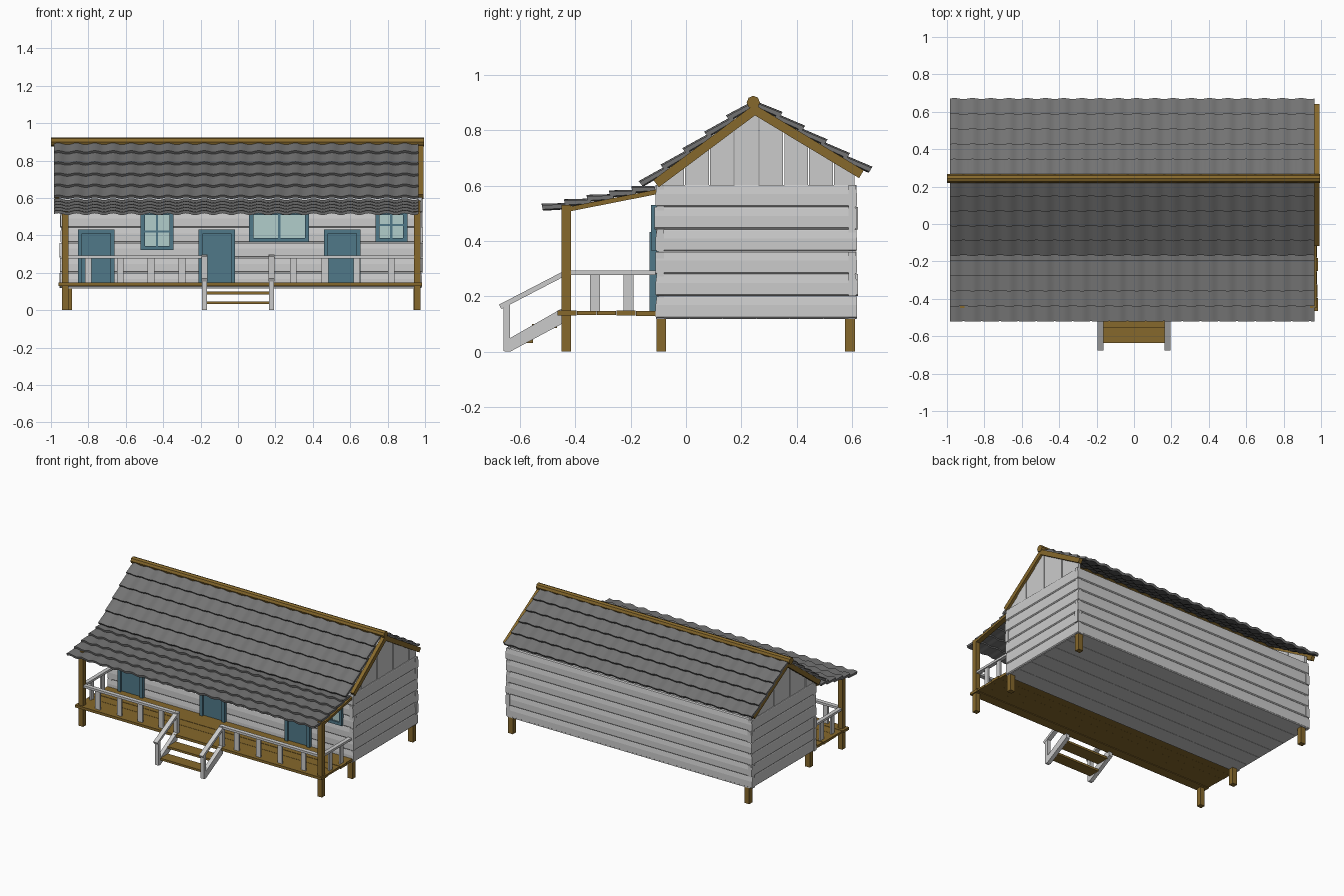
import bpy, bmesh, math, random
from mathutils import Vector

if "Cube" in bpy.data.objects:
    bpy.data.objects.remove(bpy.data.objects["Cube"])
random.seed(4)


def material(name, rgb):
    m = bpy.data.materials.new(name)
    m.diffuse_color = (*rgb, 1)
    m.use_nodes = True
    m.node_tree.nodes["Principled BSDF"].inputs["Base Color"].default_value = m.diffuse_color
    return m


WOOD = material("brown_wood", (0.24, 0.14, 0.025))
BLUE = material("blue_paint", (0.08, 0.19, 0.25))
GLASS = material("pale_glass", (0.44, 0.61, 0.60))
TILE = material("dark_grey_tile", (0.17, 0.17, 0.17))


# A solid is (axis, 2D profile, start, end); profile is yz for axis x, xz for axis y
def box(x0, x1, y0, y1, z0, z1):
    return ("x", [(y0, z0), (y1, z0), (y1, z1), (y0, z1)], x0, x1)


def beam(p, q, h, x0, x1):
    """Sloped bar in the yz plane whose top edge runs p to q."""
    d = (Vector(q) - Vector(p)).normalized()
    n = Vector((-d.y, d.x)) * h * (1 if d.x > 0 else -1)
    return ("x", [p, q, tuple(Vector(q) - n), tuple(Vector(p) - n)], x0, x1)


def part(name, solids, mat=None):
    bm = bmesh.new()
    for axis, prof, a, b in solids:
        rings = [[bm.verts.new((e, u, v) if axis == "x" else (u, e, v)) for u, v in prof]
                 for e in (a, b)]
        n = len(prof)
        bm.faces.new(rings[0])
        bm.faces.new(rings[1])
        for i in range(n):
            j = (i + 1) % n
            bm.faces.new((rings[0][i], rings[0][j], rings[1][j], rings[1][i]))
    return finish(name, bm, mat)


def finish(name, bm, mat=None):
    bmesh.ops.recalc_face_normals(bm, faces=bm.faces)
    me = bpy.data.meshes.new(name)
    bm.to_mesh(me)
    bm.free()
    ob = bpy.data.objects.new(name, me)
    bpy.context.collection.objects.link(ob)
    if mat:
        me.materials.append(mat)
    return ob


XL, XR, YF, YB = -0.95, 0.985, -0.11, 0.617  # house outline
Z0, Z1 = 0.12, 0.603                         # wall bottom and top
RY, RZ = 0.247, 0.885                        # ridge line


# Rounded horizontal wall boards
def jit():
    return random.uniform(-0.005, 0.005)


H, T = (Z1 - Z0) / 6, 0.03


def board_profile(outer, sign, z):
    shape = [(T, 0), (0.006, 0), (0, 0.07), (0, 0.6), (0.004, 0.95), (0.006, 1), (T, 1)]
    return [(outer + sign * d, z + k * (H - 0.001)) for d, k in shape]


for name, axis, outer, sign, a, b in [
        ("front_wall", "x", YF, 1, XL, XR), ("back_wall", "x", YB, -1, XL, XR),
        ("left_wall", "y", XL, 1, YF, YB), ("right_wall", "y", XR, -1, YF, YB)]:
    part(name, [(axis, board_profile(outer, sign, Z0 + i * H), a + jit(), b + jit())
                for i in range(6)])

# Floor boards under the house
FW = (YB - YF) / 6
part("house_floor", [box(XL + 0.01, XR - 0.01, YF + i * FW + 0.001, YF + (i + 1) * FW - 0.001,
                         Z0 - 0.003, Z0 + 0.015) for i in range(6)])


# Vertical gable boards, cut to the roof slope
def roof_z(y):
    return RZ - 0.015 - ((RY - y) * 0.75 if y < RY else (y - RY) * 0.6)


edges = [-0.095] + [-0.005 + 0.0895 * i for i in range(7)] + [0.61]
for name, x in [("left_gable", XL + 0.01), ("right_gable", XR - 0.03)]:
    solids = []
    for i, (a, b) in enumerate(zip(edges, edges[1:])):
        a, b = a + 0.002, b - 0.002
        top = [(b, roof_z(b))] + ([(RY, roof_z(RY))] if a < RY < b else []) + [(a, roof_z(a))]
        off = 0.003 * (i % 2)
        solids.append(("x", [(a, Z1 - 0.01), (b, Z1 - 0.01)] + top, x + off, x + 0.017 + off))
    part(name, solids)

# Sloping edge timbers, porch rafters and eight-sided ridge pole
for side, x0, x1 in [("left", -0.98, -0.955), ("right", 0.966, 0.992)]:
    part(side + "_gable_timbers", [beam((-0.118, 0.62), (RY, RZ + 0.008), 0.033, x0, x1),
                                   beam((RY, RZ + 0.008), (0.642, 0.655), 0.033, x0, x1)], WOOD)
for side, x in [("left", -0.94), ("right", 0.94)]:
    part(side + "_porch_rafter", [beam((-0.45, 0.518), (-0.105, 0.586), 0.017, x, x + 0.035)], WOOD)
pole = [(0.243 + 0.024 * math.cos(math.pi * k / 4),
         0.9 + 0.024 * math.sin(math.pi * k / 4)) for k in range(8)]
part("ridge_pole", [("x", pole, -1.0, 0.995)], WOOD)


# Wavy roof tiles laid in overlapping rows
def tile_roof(name, low, high, rows, x0=-0.985, x1=0.965, waves=20, seg=8):
    low, high = Vector(low), Vector(high)
    d = (high - low) / rows
    n = Vector((-d.y, d.x)).normalized()
    if n.y < 0:
        n = -n
    bm = bmesh.new()
    for r in range(rows):
        a, b = low + d * r, low + d * min(r + 1.15, rows)
        prev = None
        for i in range(waves * seg + 1):
            f = i / (waves * seg)
            w = 0.005 * math.sin(f * waves * 2 * math.pi)
            pts = [a + n * (0.014 + w), b + n * (0.001 + w),
                   b + n * (0.014 + w), a + n * (0.030 + w)]
            ring = [bm.verts.new((x0 + (x1 - x0) * f, p.x, p.y)) for p in pts]
            if prev:
                for k in range(4):
                    m = (k + 1) % 4
                    bm.faces.new((prev[k], prev[m], ring[m], ring[k]))
            if i in (0, waves * seg):
                bm.faces.new(ring)
            prev = ring
    ob = finish(name, bm, TILE)
    bpy.ops.object.select_all(action="DESELECT")
    ob.select_set(True)
    bpy.context.view_layer.objects.active = ob
    bpy.ops.object.shade_smooth_by_angle(angle=math.radians(35))


tile_roof("front_roof_tiles", (-0.150, 0.588), (0.244, RZ), 5)
tile_roof("back_roof_tiles", (0.655, 0.638), (0.250, RZ), 5)
tile_roof("porch_roof_tiles", (-0.515, 0.500), (-0.110, 0.580), 5)

# Stilts and porch posts
part("house_stilts", [box(x, x + 0.038, y, y + 0.035, 0, 0.125)
                      for x in (-0.925, 0.937) for y in (-0.107, 0.575)], WOOD)
part("porch_posts", [box(x, x + 0.035, -0.45, -0.415, 0, 0.53) for x in (-0.94, 0.94)], WOOD)

# Porch deck planks
DW = 0.355 / 5
part("porch_deck", [box(-0.955 + jit(), 0.982 + jit(), -0.465 + i * DW + 0.001,
                        -0.465 + (i + 1) * DW - 0.001, 0.131 + jit() * 0.4, 0.148 + jit() * 0.4)
                    for i in range(5)], WOOD)

# Porch railings
RAIL = (0.277, 0.293)
front = [box(-0.91, -0.165, -0.447, -0.417, *RAIL), box(0.165, 0.945, -0.447, -0.417, *RAIL)]
front += [box(x - 0.018, x + 0.018, -0.438, -0.426, 0.145, 0.28)
          for x in (-0.80, -0.63, -0.465, -0.30, 0.295, 0.465, 0.635, 0.82)]
front += [box(x, x + 0.028, -0.45, -0.42, 0.14, 0.295) for x in (-0.193, 0.165)]
part("front_railing", front)
for side, x in [("left", -0.922), ("right", 0.957)]:
    part(side + "_railing", [box(x - 0.014, x + 0.014, -0.42, -0.11, *RAIL)] +
         [box(x - 0.006, x + 0.006, y - 0.018, y + 0.018, 0.145, 0.28) for y in (-0.328, -0.207)])

# Front steps with side boards and handrails
for side, x in [("left", -0.193), ("right", 0.165)]:
    part(side + "_stair_side", [
        ("x", [(-0.655, 0.0), (-0.635, 0.0), (-0.445, 0.102), (-0.445, 0.158), (-0.655, 0.038)],
         x, x + 0.028),
        box(x, x + 0.028, -0.66, -0.635, 0.003, 0.175),
        beam((-0.675, 0.170), (-0.43, 0.297), 0.018, x - 0.002, x + 0.030)])
part("stair_treads", [box(-0.167, 0.167, -0.637, -0.553, 0.032, 0.047),
                      box(-0.167, 0.167, -0.557, -0.465, 0.085, 0.1)], WOOD)


# Frames for doors and windows
def frame(x0, x1, z0, z1, w, y0, y1):
    return [box(x0, x0 + w, y0, y1, z0, z1), box(x1 - w, x1, y0, y1, z0, z1),
            box(x0 + w, x1 - w, y0, y1, z1 - w, z1), box(x0 + w, x1 - w, y0, y1, z0, z0 + w)]


# Doors
for name, x0 in [("left_door", -0.855), ("middle_door", -0.21), ("right_door", 0.46)]:
    x1 = x0 + 0.195
    part(name, [box(x0 + 0.018, x1 - 0.018, -0.118, -0.10, 0.148, 0.415)] +
         [s for i, s in enumerate(frame(x0, x1, 0.145, 0.432, 0.022, -0.132, -0.10)) if i < 3], BLUE)

# Windows: name, left, right, bottom, vertical bars, crossbar height
for name, x0, x1, z0, bars, cross in [
        ("left_window", -0.52, -0.345, 0.322, [-0.4325], 0.42),
        ("middle_window", 0.06, 0.38, 0.365, [0.22], None),
        ("right_window", 0.735, 0.905, 0.365, [0.82], 0.455)]:
    z1 = 0.53
    solids = frame(x0, x1, z0, z1, 0.022, -0.126, -0.10)
    solids += [box(b - 0.006, b + 0.006, -0.122, -0.105, z0 + 0.02, z1 - 0.02) for b in bars]
    if cross:
        solids.append(box(x0 + 0.02, x1 - 0.02, -0.121, -0.105, cross - 0.005, cross + 0.005))
    part(name + "_frame", solids, BLUE)
    part(name + "_glass", [box(x0 + 0.015, x1 - 0.015, -0.115, -0.105, z0 + 0.015, z1 - 0.015)], GLASS)
